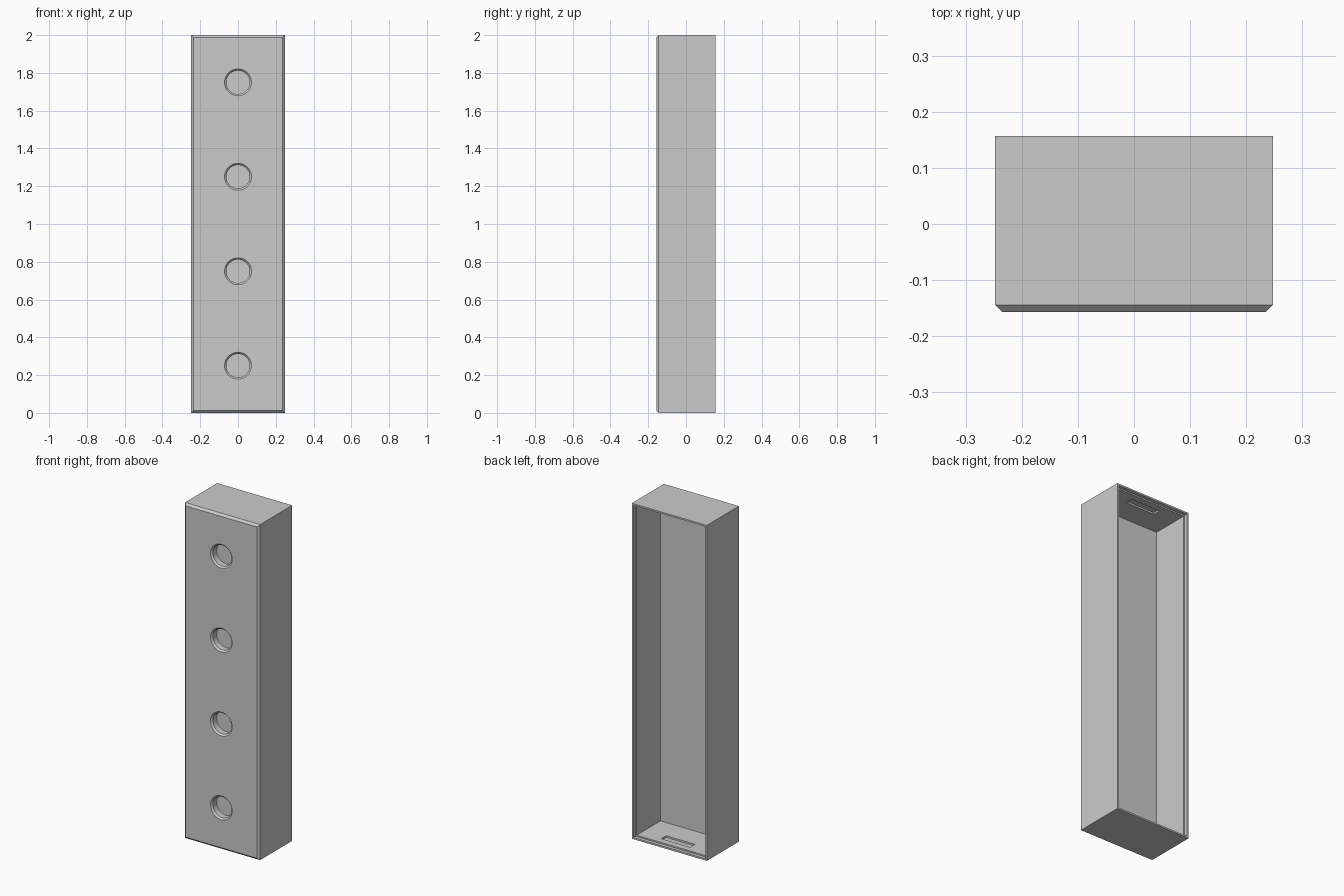
import bpy
import bmesh
from mathutils import Matrix, Vector

default_cube = bpy.data.objects.get("Cube")
if default_cube:
    bpy.data.objects.remove(default_cube, do_unlink=True)

WIDTH, DEPTH, HEIGHT = 0.495, 0.314, 2.0
BACK, FRONT = DEPTH / 2, -DEPTH / 2
WALL = 0.018          # side, top and bottom walls
PANEL = 0.07          # front panel
CHAMFER = 0.0125

grey = bpy.data.materials.new("plain_grey")
grey.use_nodes = True
colour = (0.6, 0.6, 0.6, 1)
grey.diffuse_color = colour
grey.node_tree.nodes["Principled BSDF"].inputs["Base Color"].default_value = colour


def finish(bm, name):
    bmesh.ops.recalc_face_normals(bm, faces=bm.faces)
    mesh = bpy.data.meshes.new(name)
    bm.to_mesh(mesh)
    bm.free()
    mesh.materials.append(grey)
    obj = bpy.data.objects.new(name, mesh)
    bpy.context.collection.objects.link(obj)
    return obj


def box(name, size, centre, chamfer_front=0):
    bm = bmesh.new()
    bmesh.ops.create_cube(bm, size=1)
    bmesh.ops.scale(bm, vec=size, verts=bm.verts)
    bmesh.ops.translate(bm, vec=centre, verts=bm.verts)
    if chamfer_front:
        edges = [e for e in bm.edges if all(v.co.y < 0 for v in e.verts)]
        bmesh.ops.bevel(bm, geom=edges, offset=chamfer_front, segments=1, affect='EDGES')
    return finish(bm, name)


def socket(name, z):
    """Round blind hole with a countersunk mouth, made by spinning a profile."""
    profile = [(0, -0.01), (0.081, -0.01), (0.062, 0.0095), (0.062, 0.045), (0, 0.045)]
    bm = bmesh.new()
    verts = [bm.verts.new((r, FRONT + y, z)) for r, y in profile]
    edges = [bm.edges.new(pair) for pair in zip(verts, verts[1:])]
    bmesh.ops.spin(bm, geom=verts + edges, cent=(0, 0, z), axis=(0, 1, 0),
                   angle=6.283185307, steps=48)
    bmesh.ops.remove_doubles(bm, verts=bm.verts, dist=0.0001)
    return finish(bm, name)


# Outer casing with chamfered front
casing = box("casing", (WIDTH, DEPTH, HEIGHT), (0, 0, HEIGHT / 2), CHAMFER)

# Cavity open at the back, and the shallow rebate around its rim
cutters = []
cavity_depth = DEPTH - PANEL
for name, wall, depth in (("cavity", WALL, cavity_depth), ("rim_rebate", WALL * 0.55, 0.02)):
    cutters.append(box(name, (WIDTH - 2 * wall, depth + 0.1, HEIGHT - 2 * wall),
                       (0, BACK + 0.05 - depth / 2, HEIGHT / 2)))

# Shallow latch slots in the floor and ceiling of the cavity
for name, z in (("floor_slot", WALL), ("ceiling_slot", HEIGHT - WALL)):
    cutters.append(box(name, (0.19, 0.045, 0.02), (0, 0.074, z)))

# Four round sockets down the front
for i in range(4):
    cutters.append(socket(f"socket_{i + 1}", 0.25 + 0.5 * i))

# Carve everything out of the casing
for cutter in cutters:
    cutter.hide_render = True
    cut = casing.modifiers.new(cutter.name, 'BOOLEAN')
    cut.operation = 'DIFFERENCE'
    cut.solver = 'EXACT'
    cut.object = cutter

bpy.context.view_layer.update()
carved = bpy.data.meshes.new_from_object(
    casing.evaluated_get(bpy.context.evaluated_depsgraph_get()))
casing.modifiers.clear()
casing.data = carved
for cutter in cutters:
    bpy.data.objects.remove(cutter, do_unlink=True)

# Smooth the round walls, keep the corners crisp
bpy.ops.object.select_all(action='DESELECT')
casing.select_set(True)
bpy.context.view_layer.objects.active = casing
bpy.ops.object.shade_smooth_by_angle(angle=0.5)
